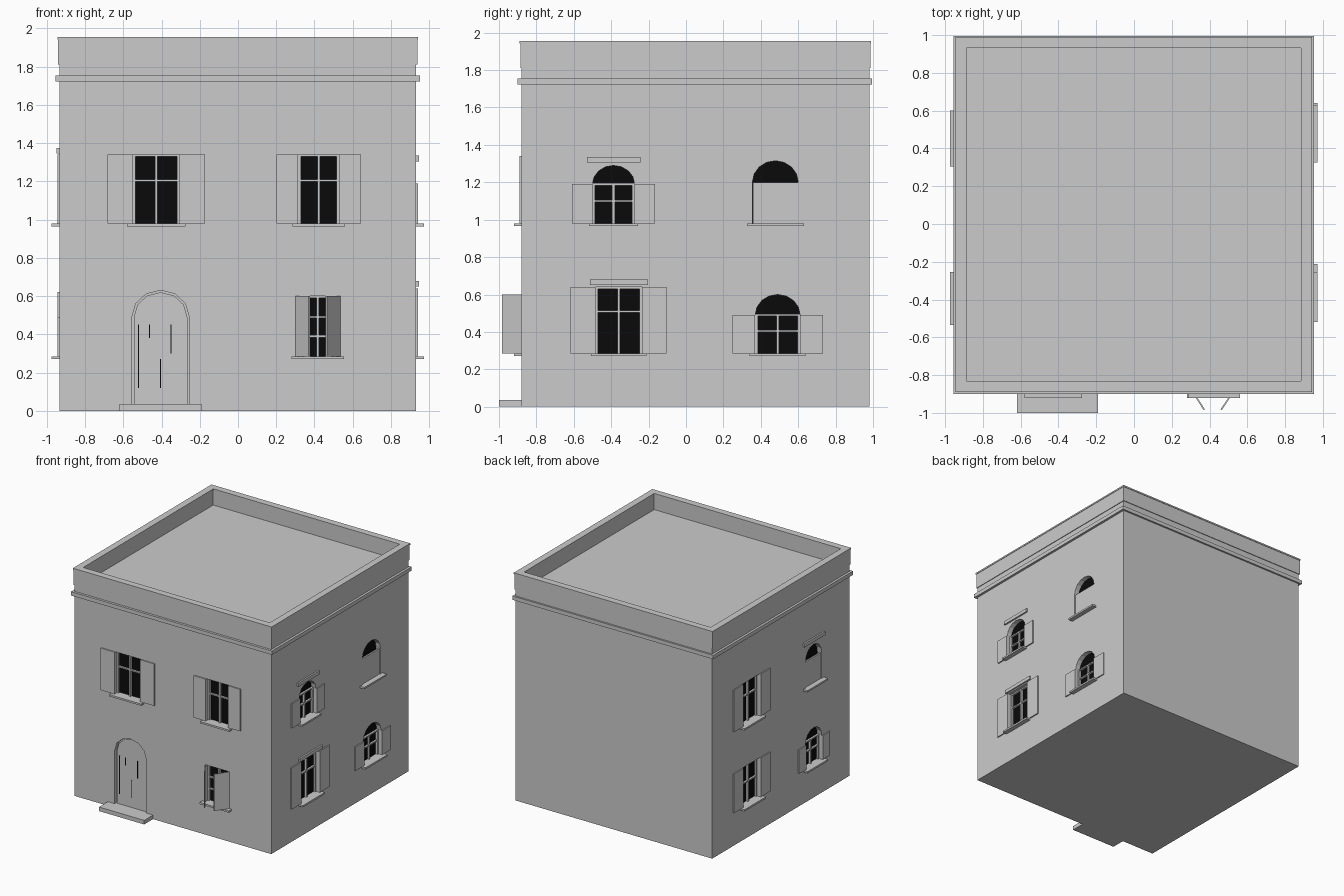
import bpy, bmesh
from math import pi, cos, sin

cube = bpy.data.objects.get("Cube")
if cube:
    bpy.data.objects.remove(cube, do_unlink=True)


def material(name, value):
    m = bpy.data.materials.new(name)
    m.use_nodes = True
    colour = (value, value, value, 1)
    m.diffuse_color = colour
    m.node_tree.nodes["Principled BSDF"].inputs["Base Color"].default_value = colour
    return m


GREY = material("plain grey", 0.6)
BLACK = material("black glass", 0.003)

# Wall limits
LEFT, RIGHT, FRONT, BACK, TOP = -0.935, 0.932, -0.88, 0.98, 1.815

# Each wall maps (along, up, outward) to world space
SIDES = {
    "front": lambda u, z, w: (u, FRONT - w, z),
    "left": lambda u, z, w: (RIGHT + w, u, z),
    "right": lambda u, z, w: (LEFT - w, u, z),
}
DEPTH = 0.045


def finish(name, bm, mat):
    bmesh.ops.recalc_face_normals(bm, faces=bm.faces)
    me = bpy.data.meshes.new(name)
    bm.to_mesh(me)
    bm.free()
    me.materials.append(mat)
    ob = bpy.data.objects.new(name, me)
    bpy.context.collection.objects.link(ob)
    return ob


def add_prism(bm, side, outline, w0, w1):
    place = SIDES[side]
    back = [bm.verts.new(place(u, z, w0)) for u, z in outline]
    front = [bm.verts.new(place(u, z, w1)) for u, z in outline]
    bm.faces.new(back)
    bm.faces.new(front)
    n = len(outline)
    for i in range(n):
        j = (i + 1) % n
        bm.faces.new((back[i], back[j], front[j], front[i]))


def rect(u0, u1, z0, z1):
    return [(u0, z0), (u1, z0), (u1, z1), (u0, z1)]


def arched(u0, u1, z0, spring, top, steps=8):
    c, r = (u0 + u1) / 2, (u1 - u0) / 2
    arc = [(c + r * cos(pi * i / steps), spring + (top - spring) * sin(pi * i / steps))
           for i in range(steps + 1)]
    return [(u0, z0), (u1, z0)] + arc


def panel(name, side, outline, w0, w1, mat=GREY):
    bm = bmesh.new()
    add_prism(bm, side, outline, w0, w1)
    return finish(name, bm, mat)


def box(name, x0, x1, y0, y1, z0, z1):
    return panel(name, "front", rect(x0, x1, z0, z1), FRONT - y0, FRONT - y1)


def ring(name, x0, x1, y0, y1, z0, z1, t):
    """Square band around the roof, open in the middle."""
    bm = bmesh.new()
    loops = []
    for inset, z in ((0, z0), (0, z1), (t, z1), (t, z0)):
        a, b, c, d = x0 + inset, x1 - inset, y0 + inset, y1 - inset
        loops.append([bm.verts.new((x, y, z)) for x, y in ((a, c), (b, c), (b, d), (a, d))])
    for k in range(4):
        p, q = loops[k], loops[(k + 1) % 4]
        for i in range(4):
            j = (i + 1) % 4
            bm.faces.new((p[i], p[j], q[j], q[i]))
    return finish(name, bm, GREY)


# Main block
walls = box("walls", LEFT, RIGHT, FRONT, BACK, 0, TOP)
holes = bmesh.new()


def window(name, side, u0, u1, z0, z1, spring=None, bars=(), shutter=0, sill=0.03,
           lintel=None, closed=False):
    head = spring or z1
    outline = arched(u0, u1, z0, spring, z1) if spring else rect(u0, u1, z0, z1)
    add_prism(holes, side, outline, -DEPTH, 0.05)
    panel(name + "_glass", side, outline, -DEPTH - 0.004, -DEPTH + 0.003, BLACK)
    # Sill and lintel
    panel(name + "_sill", side, rect(u0 - sill, u1 + sill, z0 - 0.015, z0), -0.04, 0.04)
    if lintel:
        panel(name + "_lintel", side, rect(u0 - 0.028, u1 + 0.032, *lintel), -0.01, 0.014)
    if closed:
        panel(name + "_closed_shutter", side, rect(u0 + 0.002, u1 - 0.002, z0, head), -0.02, -0.006)
        return
    # Frame and glazing bars
    bm = bmesh.new()
    t, c = 0.014, (u0 + u1) / 2
    pieces = [rect(u0, u0 + t, z0, head), rect(u1 - t, u1, z0, head),
              rect(c - 0.007, c + 0.007, z0, head)]
    levels = list(bars) + ([spring] if spring else [z1 - 0.005])
    pieces += [rect(u0, u1, z - 0.006, z + 0.005) for z in levels]
    for piece in pieces:
        add_prism(bm, side, piece, -DEPTH, -DEPTH + 0.02)
    finish(name + "_frame", bm, GREY)
    # Open shutters lying on the wall
    if shutter:
        for tag, a, b in (("a", u0 - shutter, u0), ("b", u1, u1 + shutter)):
            panel(name + "_shutter_" + tag, side, rect(a, b, z0, head), 0, 0.01)


# Front windows
window("front_upper_window_a", "front", -0.55, -0.305, 0.98, 1.34, bars=(1.205,), shutter=0.132)
window("front_upper_window_b", "front", 0.315, 0.53, 0.98, 1.34, bars=(1.205,), shutter=0.113)
window("front_lower_window", "front", 0.31, 0.525, 0.285, 0.60, bars=(0.39, 0.49))

# Half-open shutters of the small front window
for tag, hinge, tip, thick in (("a", 0.302, 0.368, 0.008), ("b", 0.535, 0.465, -0.008)):
    bm = bmesh.new()
    plan = [(hinge, FRONT), (tip, -0.985), (tip + thick, -0.982), (hinge + thick, FRONT)]
    lower = [bm.verts.new((x, y, 0.285)) for x, y in plan]
    base = bm.faces.new(lower)
    top = bmesh.ops.extrude_face_region(bm, geom=[base])["geom"]
    bmesh.ops.translate(bm, vec=(0, 0, 0.315),
                        verts=[g for g in top if isinstance(g, bmesh.types.BMVert)])
    finish("front_lower_shutter_" + tag, bm, GREY)

# Windows on the +x wall
window("left_upper_window", "left", -0.50, -0.275, 0.98, 1.29, spring=1.19, bars=(1.10,),
       shutter=0.11, sill=0.018, lintel=(1.305, 1.335))
window("left_lower_window", "left", -0.485, -0.235, 0.285, 0.64, bars=(0.51,), shutter=0.132,
       sill=0.024, lintel=(0.65, 0.68))
window("left_upper_arch", "left", 0.355, 0.60, 0.98, 1.315, spring=1.20, closed=True)
window("left_lower_arch", "left", 0.37, 0.61, 0.285, 0.60, spring=0.49, bars=(0.405,),
       shutter=0.122)

# Windows on the -x wall
window("right_upper_window", "right", 0.335, 0.57, 0.98, 1.34, bars=(1.205,), shutter=0.13)
window("right_lower_window", "right", 0.335, 0.57, 0.285, 0.62, bars=(0.46,), shutter=0.13)
window("right_upper_arch", "right", -0.505, -0.285, 0.98, 1.315, spring=1.20, closed=True,
       lintel=(1.345, 1.375))
window("right_lower_arch", "right", -0.505, -0.285, 0.285, 0.60, spring=0.49, bars=(0.405,),
       shutter=0.10)

# Arched door with plank grooves and a step
add_prism(holes, "front", arched(-0.555, -0.255, 0.035, 0.49, 0.63, 6), -0.03, 0.05)
panel("door", "front", arched(-0.545, -0.265, 0.035, 0.49, 0.62, 6), -0.035, -0.018)
for i, (u, z0, z1) in enumerate(((-0.52, 0.12, 0.45), (-0.463, 0.38, 0.45),
                                 (-0.405, 0.12, 0.27), (-0.35, 0.30, 0.45))):
    panel(f"door_groove_{i + 1}", "front", rect(u - 0.003, u + 0.003, z0, z1), -0.02, -0.016, BLACK)
box("door_step", -0.62, -0.19, -1.0, FRONT + 0.01, 0, 0.035)

# Cut all recesses into the walls
cutter = finish("recess_cutter", holes, GREY)
cutter.hide_render = True
cut = walls.modifiers.new("recesses", "BOOLEAN")
cut.operation, cut.solver, cut.object = "DIFFERENCE", "EXACT", cutter
bpy.context.view_layer.objects.active = walls
bpy.ops.object.modifier_apply(modifier=cut.name)
bpy.data.objects.remove(cutter, do_unlink=True)

# Cornice, parapet and coping
e = 0.02
ring("cornice", LEFT - e, RIGHT + e, FRONT - e, BACK + e * 0.75, 1.722, 1.755, 0.05)
e = 0.006
ring("parapet", LEFT - e, RIGHT + e, FRONT - e, BACK + e, 1.812, 1.942, 0.052)
e = 0.01
ring("coping", LEFT - e, RIGHT + e, FRONT - e, BACK + e, 1.942, 1.955, 0.058)
